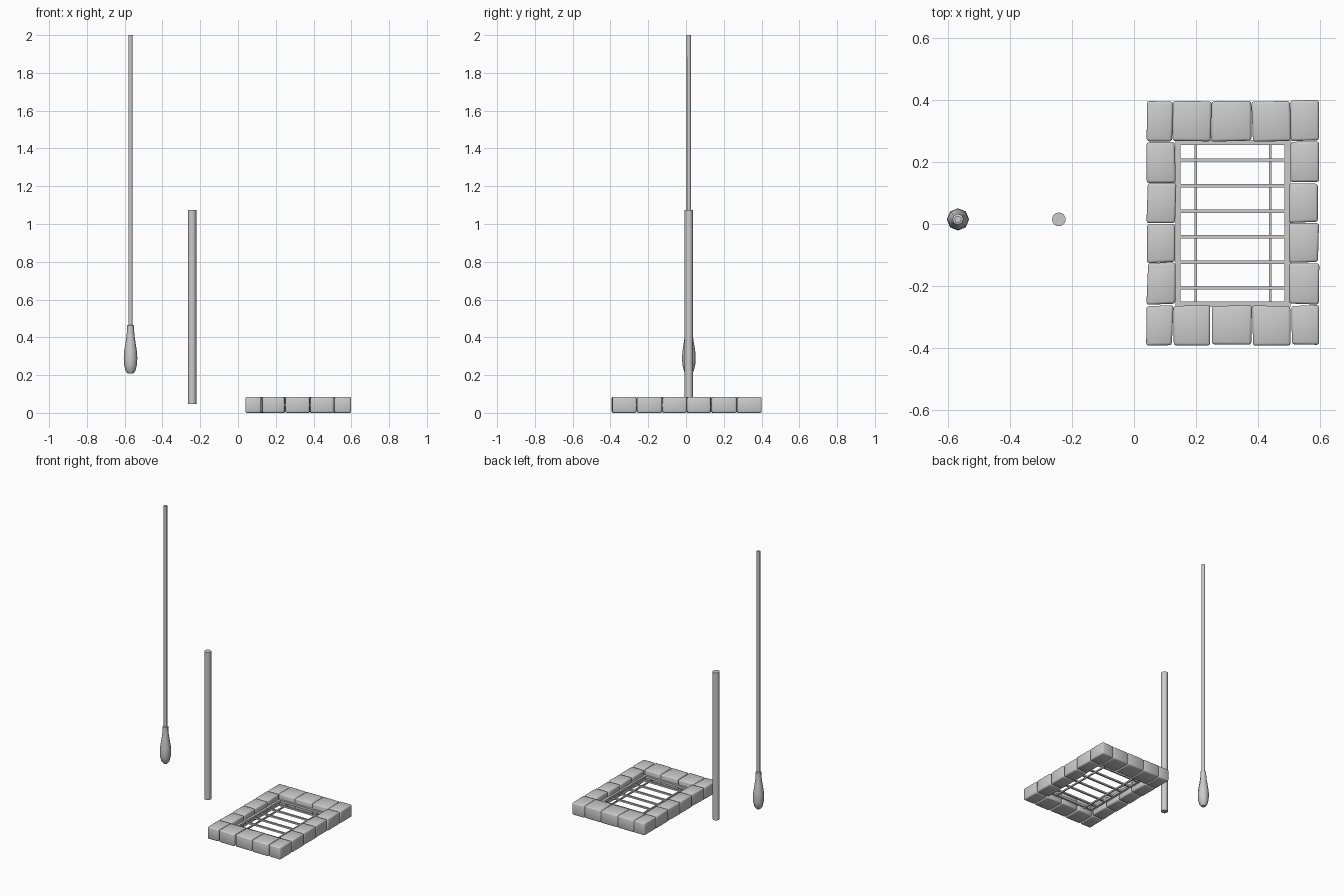
import bpy, bmesh, math, random
from mathutils import Vector

if "Cube" in bpy.data.objects:
    bpy.data.objects.remove(bpy.data.objects["Cube"])

random.seed(4)


def finish(name, bm, smooth=True, angle=40):
    bmesh.ops.recalc_face_normals(bm, faces=bm.faces)
    me = bpy.data.meshes.new(name)
    bm.to_mesh(me)
    bm.free()
    ob = bpy.data.objects.new(name, me)
    bpy.context.collection.objects.link(ob)
    if smooth:
        bpy.ops.object.select_all(action='DESELECT')
        ob.select_set(True)
        bpy.context.view_layer.objects.active = ob
        bpy.ops.object.shade_smooth_by_angle(angle=math.radians(angle))
    return ob


def lathe(name, x, y, profile, sides, angle=50):
    """Capped surface of revolution from (radius, z) pairs."""
    bm = bmesh.new()
    rings = []
    for r, z in profile:
        rings.append([bm.verts.new((x + r * math.cos(2 * math.pi * i / sides),
                                    y + r * math.sin(2 * math.pi * i / sides), z))
                      for i in range(sides)])
    for a, b in zip(rings, rings[1:]):
        for i in range(sides):
            j = (i + 1) % sides
            bm.faces.new((a[i], a[j], b[j], b[i]))
    bm.faces.new(rings[0])
    bm.faces.new(rings[-1])
    return finish(name, bm, angle=angle)


def bar(name, x0, x1, y0, y1, z0, z1):
    bm = bmesh.new()
    bmesh.ops.create_cube(bm, size=1)
    for v in bm.verts:
        v.co = Vector((x0 if v.co.x < 0 else x1, y0 if v.co.y < 0 else y1,
                       z0 if v.co.z < 0 else z1))
    return finish(name, bm, smooth=False)


def stone(name, x0, x1, y0, y1):
    """Block with worn edges, slightly skewed corners and a cushioned top."""
    bm = bmesh.new()
    bmesh.ops.create_cube(bm, size=1)
    jit = {(sx, sy): (random.uniform(-.003, .003), random.uniform(-.003, .003))
           for sx in (0, 1) for sy in (0, 1)}
    for v in bm.verts:
        sx, sy = int(v.co.x > 0), int(v.co.y > 0)
        j = jit[sx, sy]
        v.co = Vector(((x0, x1)[sx] + j[0], (y0, y1)[sy] + j[1],
                       0.0 if v.co.z < 0 else 0.085))
    bmesh.ops.bevel(bm, geom=list(bm.edges), offset=.008, segments=2,
                    profile=.5, affect='EDGES')
    return finish(name, bm, angle=60)


# Hanging pull cord with a teardrop weight
CX, PX, CY = -.569, -.243, .015
lathe("pull_cord", CX, CY, [(.0115, .45), (.0115, 2.0)], 8)
lathe("cord_weight", CX, CY,
      [(.014, .208), (.026, .222), (.034, .255), (.036, .29), (.034, .325),
       (.027, .37), (.021, .41), (.018, .445), (.018, .463), (.012, .466)], 8)

# Upright post
lathe("post", PX, CY, [(.0222, .048), (.0222, 1.075)], 16)

# Stone surround: front and back rows, then the side columns
row_x = [.04, .126, .249, .381, .507, .597]
for row, y0, y1 in (("front", -.391, -.264), ("back", .268, .398)):
    for i, (a, b) in enumerate(zip(row_x, row_x[1:])):
        stone(f"{row}_stone_{i}", a + .001, b - .001, y0, y1)
col_y = [-.261, -.126, .004, .134, .267]
for col, x0, x1 in (("left", .043, .134), ("right", .503, .596)):
    for i, (a, b) in enumerate(zip(col_y, col_y[1:])):
        stone(f"{col}_stone_{i}", x0, x1, a + .001, b - .001)

# Drain grate: outer frame, crossbars and two bearers beneath
Z0, Z1 = .035, .05
for n, x0, x1 in (("left", .134, .15), ("right", .487, .505)):
    bar(f"grate_frame_{n}", x0, x1, -.268, .272, Z0, Z1)
for n, y0, y1 in (("front", -.268, -.251), ("back", .255, .272)):
    bar(f"grate_frame_{n}", .15, .487, y0, y1, Z0, Z1)
for i in range(6):
    y = -.207 + i * .0828
    bar(f"grate_crossbar_{i}", .145, .492, y - .0055, y + .0055, .037, .048)
for i, x in enumerate((.2, .441)):
    bar(f"grate_bearer_{i}", x - .004, x + .004, -.26, .264, .027, .037)
